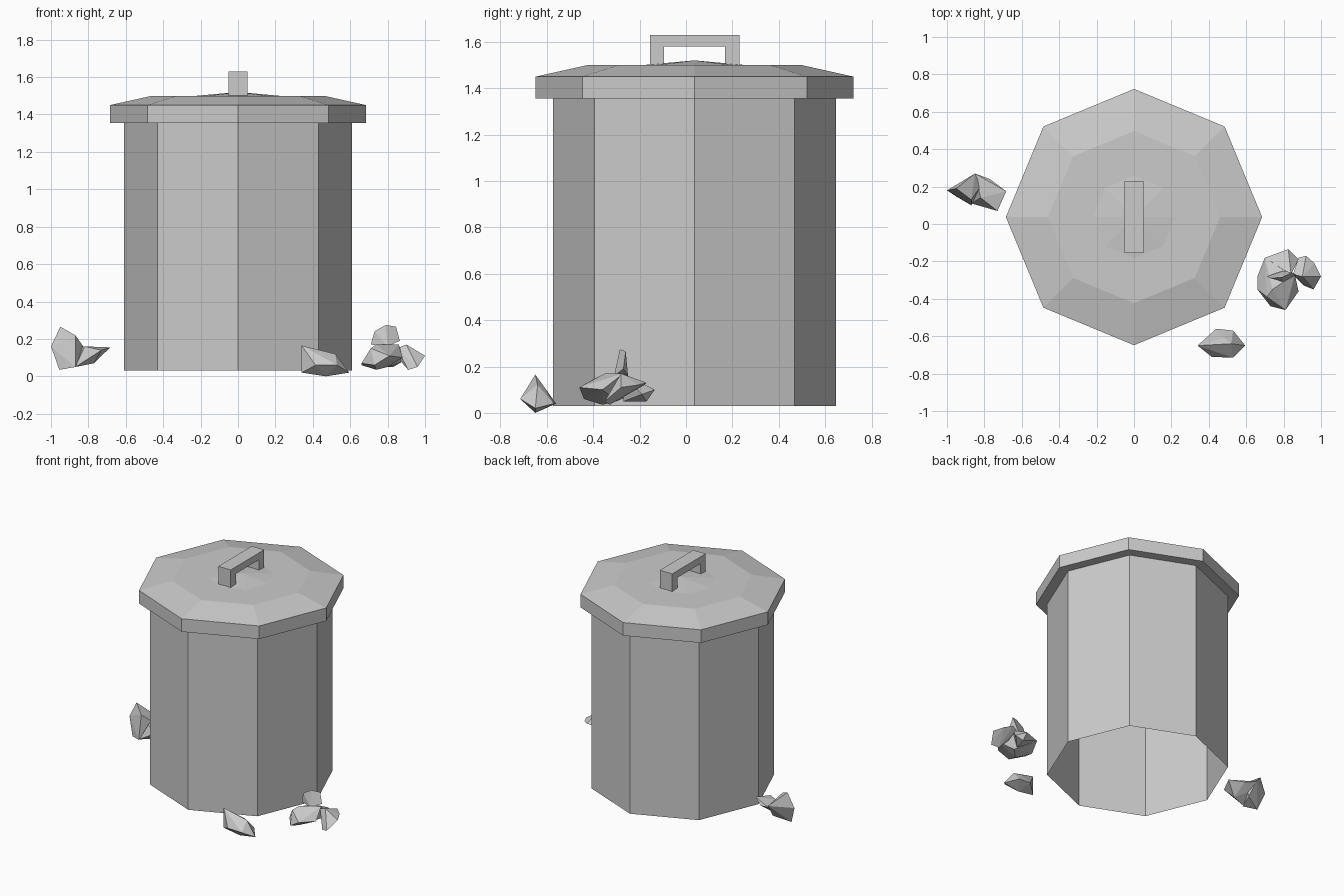
import bpy, bmesh
from math import cos, sin, pi

if "Cube" in bpy.data.objects:
    bpy.data.objects.remove(bpy.data.objects["Cube"])

CY = 0.037  # can axis, slightly behind the origin


def add_object(name, bm):
    bmesh.ops.recalc_face_normals(bm, faces=bm.faces[:])
    mesh = bpy.data.meshes.new(name)
    bm.to_mesh(mesh)
    bm.free()
    obj = bpy.data.objects.new(name, mesh)
    bpy.context.collection.objects.link(obj)
    return obj


def octagon_lathe(name, profile, n=8):
    """Sweep (radius, z) points around the can axis with n flat sides."""
    bm = bmesh.new()
    rings = []
    for r, z in profile:
        count = n if r > 0 else 1
        rings.append([bm.verts.new((r * cos(2 * pi * i / n), CY + r * sin(2 * pi * i / n), z))
                      for i in range(count)])
    for a, b in zip(rings, rings[1:]):
        for i in range(n):
            j = (i + 1) % n
            if len(b) == 1:
                bm.faces.new((a[i], a[j], b[0]))
            else:
                bm.faces.new((a[i], a[j], b[j], b[i]))
    return add_object(name, bm)


def extrude_x(name, outline, half_width):
    """Extrude a (y, z) outline symmetrically along x."""
    bm = bmesh.new()
    face = bm.faces.new([bm.verts.new((-half_width, y, z)) for y, z in outline])
    ext = bmesh.ops.extrude_face_region(bm, geom=[face], use_keep_orig=True)
    verts = [g for g in ext["geom"] if isinstance(g, bmesh.types.BMVert)]
    bmesh.ops.translate(bm, verts=verts, vec=(2 * half_width, 0, 0))
    return add_object(name, bm)


def faceted_lump(name, points):
    """Angular chunk: convex hull of a few corner points."""
    bm = bmesh.new()
    for p in points:
        bm.verts.new(p)
    bmesh.ops.convex_hull(bm, input=bm.verts[:])
    loose = [v for v in bm.verts if not v.link_faces]
    bmesh.ops.delete(bm, geom=loose, context='VERTS')
    return add_object(name, bm)


# Can body (open underneath) and lid with rim
octagon_lathe("can_body", [(0.61, 0.03), (0.61, 1.355)])
octagon_lathe("lid", [(0.61, 1.355), (0.685, 1.355), (0.685, 1.45),
                      (0.46, 1.50), (0.22, 1.50), (0, 1.52)])

# Lid handle
extrude_x("lid_handle", [(-0.155, 1.50), (-0.155, 1.63), (0.23, 1.63), (0.23, 1.50),
                         (0.168, 1.50), (0.168, 1.58), (-0.095, 1.58), (-0.095, 1.50)], 0.05)

# Crumpled litter, left of the can
faceted_lump("left_litter_head", [
    (-1.0, .18, .16), (-.95, .19, .265), (-.955, .15, .035), (-.85, .27, .17),
    (-.87, .10, .05), (-.87, .13, .22), (-.82, .20, .15), (-.84, .20, .07)])
faceted_lump("left_litter_tail", [
    (-.85, .27, .16), (-.77, .24, .14), (-.683, .175, .155), (-.73, .07, .14),
    (-.82, .14, .16), (-.77, .13, .07), (-.87, .11, .05), (-.83, .20, .10)])

# Crumpled litter, right of the can
faceted_lump("right_litter_body", [
    (.66, -.28, .06), (.66, -.35, .07), (.73, -.44, .06), (.81, -.46, .11),
    (.88, -.36, .10), (.86, -.27, .17), (.70, -.18, .10), (.74, -.35, .17),
    (.74, -.36, .035), (.80, -.30, .05), (.71, -.39, .15)])
faceted_lump("right_litter_side", [
    (.85, -.27, .15), (.88, -.18, .12), (.92, -.17, .13), (.965, -.21, .12),
    (1.0, -.28, .11), (.96, -.35, .05), (.91, -.33, .035), (.87, -.27, .08), (.90, -.28, .17)])
faceted_lump("right_litter_back", [
    (.70, -.18, .10), (.78, -.18, .12), (.825, -.135, .10), (.88, -.19, .08),
    (.84, -.27, .17), (.80, -.27, .05), (.83, -.17, .05)])
faceted_lump("right_litter_fin", [
    (.71, -.28, .17), (.73, -.29, .24), (.79, -.285, .275), (.845, -.26, .265),
    (.865, -.27, .19), (.80, -.31, .16), (.80, -.25, .16)])

# Small litter in front
faceted_lump("front_litter", [
    (.34, -.65, .165), (.34, -.65, .02), (.415, -.71, .06), (.53, -.715, .06),
    (.595, -.65, .02), (.52, -.64, .12), (.47, -.65, .0), (.44, -.56, .04),
    (.53, -.57, .04), (.48, -.61, .11)])
